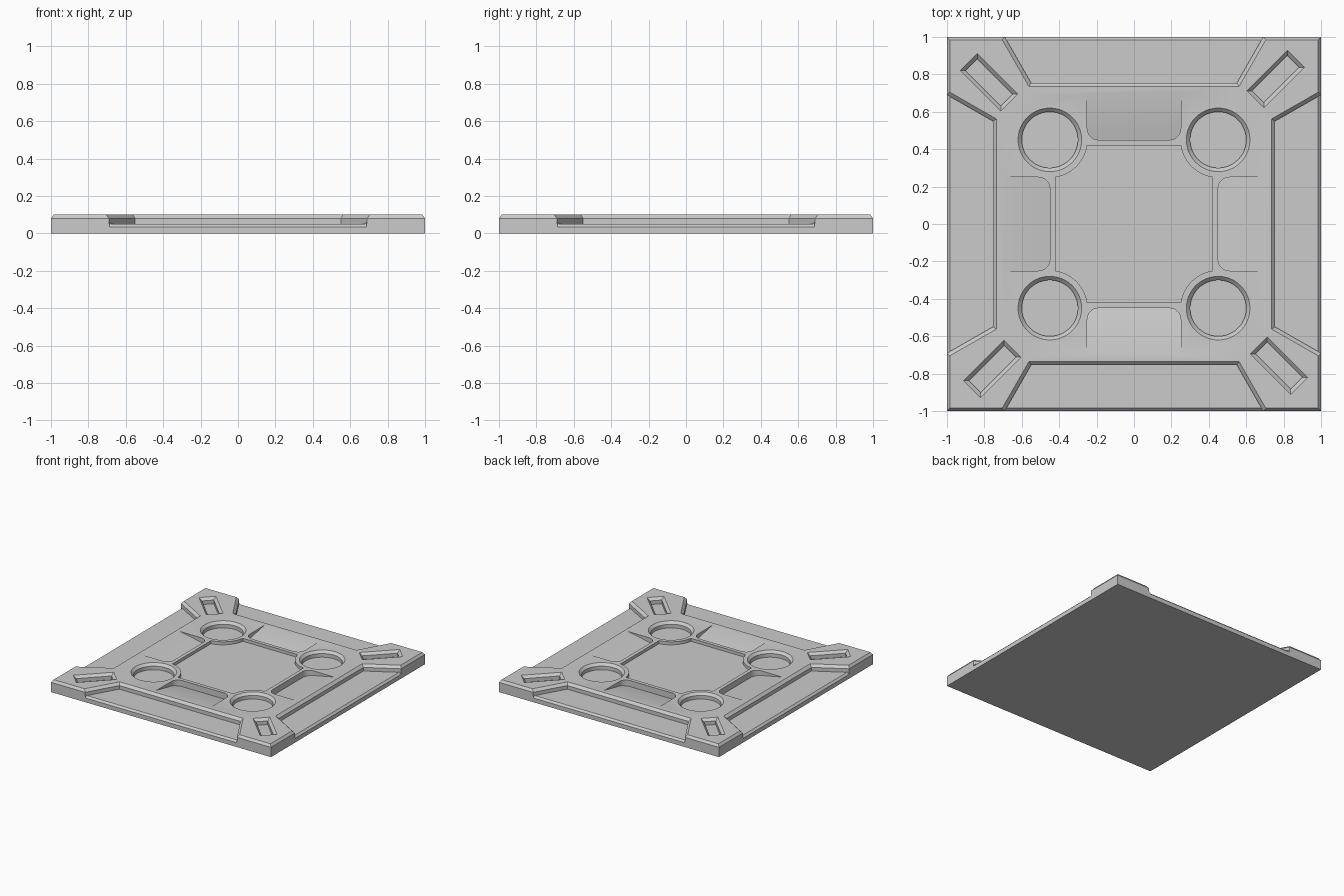
import bpy, bmesh
from math import cos, sin, pi, sqrt, atan2
from mathutils import Vector, Matrix

if "Cube" in bpy.data.objects:
    bpy.data.objects.remove(bpy.data.objects["Cube"])

TOP, FLOOR, C = 0.10, 0.05, 0.02


def offset(pts, d):
    # push every side of a counter-clockwise outline outwards by d
    out = []
    n = len(pts)
    for i in range(n):
        p, q, r = (Vector(pts[(i + k) % n]) for k in (-1, 0, 1))
        a, b = (q - p).normalized(), (r - q).normalized()
        na, nb = Vector((a.y, -a.x)), Vector((b.y, -b.x))
        out.append(q + (na + nb) * d / (1 + na.dot(nb)))
    return out


def loft(bm, rings, turn=0):
    # closed solid through stacked rings, rotated by quarter turns
    m = Matrix.Rotation(turn * pi / 2, 3, 'Z')
    rows = [[bm.verts.new(m @ Vector(p)) for p in ring] for ring in rings]
    n = len(rows[0])
    for lo, hi in zip(rows, rows[1:]):
        for i in range(n):
            j = (i + 1) % n
            bm.faces.new((lo[i], lo[j], hi[j], hi[i]))
    bm.faces.new(rows[0][::-1])
    bm.faces.new(rows[-1])


def level(pts, z):
    return [(p[0], p[1], z) for p in pts]


def pocket(bm, pts, turn):
    # pocket with a chamfered rim
    loft(bm, [level(pts, FLOOR), level(pts, TOP - C),
              level(offset(pts, 2 * C), TOP + C)], turn)


def arc(cx, cy, r, a0, a1, n):
    return [(cx + r * cos(a0 + (a1 - a0) * i / n),
             cy + r * sin(a0 + (a1 - a0) * i / n)) for i in range(n + 1)]


def make(name, bm):
    bmesh.ops.recalc_face_normals(bm, faces=bm.faces)
    me = bpy.data.meshes.new(name)
    bm.to_mesh(me)
    bm.free()
    ob = bpy.data.objects.new(name, me)
    bpy.context.collection.objects.link(ob)
    return ob


# square slab with chamfered top edge
bm = bmesh.new()
e, i = 1.0, 1.0 - 0.015
sq = [(-1, -1), (1, -1), (1, 1), (-1, 1)]
loft(bm, [level(sq, 0), level(sq, TOP - C), [(x * i, y * i, TOP) for x, y in sq]])
plate = make("floor_tile", bm)

pockets, wedges = bmesh.new(), bmesh.new()
centre = []
for k in range(4):
    # trapezoid step along the edge
    pocket(pockets, [(-0.719, -1.05), (0.719, -1.05), (0.55, -0.755), (-0.55, -0.755)], k)
    # chamfer on the outer edge of the step
    loft(wedges, [[(x, -1.03, 0.005), (x, -0.98, 0.055), (x, -1.03, 0.055)]
                  for x in (-0.688, 0.688)], k)
    # round hole
    pocket(pockets, arc(0.45, 0.45, 0.15, 0, 2 * pi, 48)[:-1], k)
    # diagonal slot
    s = sqrt(0.5)
    pocket(pockets, [(0.757 + (u - v) * s, 0.775 + (u + v) * s) for u, v in
                     ((-0.133, -0.044), (0.133, -0.044), (0.133, 0.044), (-0.133, 0.044))], k)
    # sloping ramp recess, deep at the inner end
    r = 0.06
    ramp = ([(0.25, 0.72), (-0.25, 0.72)]
            + arc(-0.25 + r, 0.45 + r, r, pi, 1.5 * pi, 8)
            + arc(0.25 - r, 0.45 + r, r, 1.5 * pi, 2 * pi, 8))
    loft(pockets, [[(x, y, FLOOR + (y - 0.45) * 0.2) for x, y in ramp],
                   level(ramp, 0.15)], k)
    # one corner of the centre outline, curving around the hole
    a = atan2(-0.2, -0.03)
    b = atan2(-0.03, -0.2)
    m = Matrix.Rotation(k * pi / 2, 2)
    centre += [m @ Vector(p) for p in arc(0.45, 0.45, 0.202, a, b, 12)]

# shallow centre recess
loft(pockets, [level(centre, 0.075), level(centre, 0.15)])

for name, bm in (("pocket_cutter", pockets), ("edge_cutter", wedges)):
    cutter = make(name, bm)
    cutter.hide_render = True
    mod = plate.modifiers.new(name, 'BOOLEAN')
    mod.operation, mod.solver, mod.object = 'DIFFERENCE', 'EXACT', cutter
    bpy.context.view_layer.objects.active = plate
    bpy.ops.object.modifier_apply(modifier=mod.name)
    bpy.data.objects.remove(cutter)

plate.select_set(True)
bpy.ops.object.shade_smooth_by_angle(angle=0.4)
